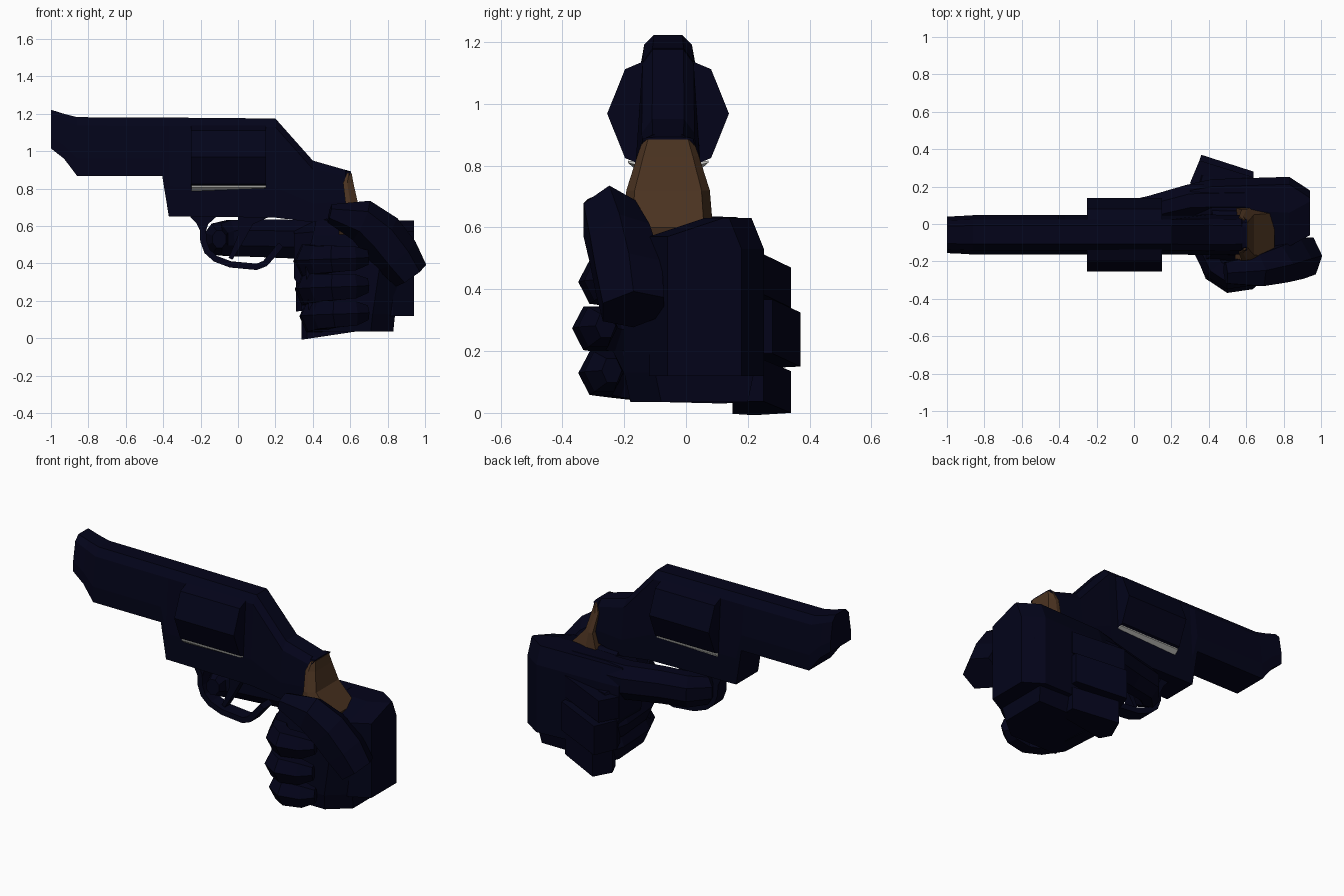
import bpy, bmesh, math
from mathutils import Vector

old = bpy.data.objects.get("Cube")
if old:
    bpy.data.objects.remove(old, do_unlink=True)


def material(name, rgb):
    m = bpy.data.materials.new(name)
    m.use_nodes = True
    m.diffuse_color = (*rgb, 1)
    m.node_tree.nodes["Principled BSDF"].inputs["Base Color"].default_value = (*rgb, 1)
    return m


NAVY = material("dark navy", (0.0009, 0.0011, 0.01))
BROWN = material("wood brown", (0.07, 0.033, 0.015))
SILVER = material("pale silver", (0.6, 0.6, 0.57))
MID = -0.058  # centre plane of the weapon


def loft(name, rings, mat=NAVY):
    """Skin a row of rings with equal point counts and cap both ends."""
    bm = bmesh.new()
    rows = [[bm.verts.new(p) for p in ring] for ring in rings]
    n = len(rows[0])
    for a, b in zip(rows, rows[1:]):
        for i in range(n):
            j = (i + 1) % n
            bm.faces.new((a[i], a[j], b[j], b[i]))
    bm.faces.new(rows[0])
    bm.faces.new(rows[-1])
    bmesh.ops.recalc_face_normals(bm, faces=bm.faces)
    mesh = bpy.data.meshes.new(name)
    bm.to_mesh(mesh)
    bm.free()
    mesh.materials.append(mat)
    obj = bpy.data.objects.new(name, mesh)
    bpy.context.collection.objects.link(obj)
    return obj


def prism(name, outline, lo, hi, axis):
    """Extrude an outline along one axis."""
    def place(p, d):
        q = list(p)
        q.insert(axis, d)
        return q
    return loft(name, [[place(p, d) for p in outline] for d in (lo, hi)])


def sweep(name, path, radii, ref, sides=6, turn=0.0):
    """Sweep an ellipse along a path; radii are (along ref, across ref)."""
    pts = [Vector(p) for p in path]
    rings = []
    for i, p in enumerate(pts):
        t = (pts[min(i + 1, len(pts) - 1)] - pts[max(i - 1, 0)]).normalized()
        u = Vector(ref)
        u = (u - t * u.dot(t)).normalized()
        v = t.cross(u)
        a, b = radii[i]
        angles = [turn + math.tau * k / sides for k in range(sides)]
        rings.append([p + u * a * math.cos(w) + v * b * math.sin(w) for w in angles])
    return loft(name, rings)


# Barrel and frame: one loft from muzzle to rear, (x, top, bottom, width scale)
def frame_ring(x, top, bottom, scale):
    h = top - bottom
    half = [(0.05, top), (0.083, top - min(0.045, h * 0.15)),
            (0.105, bottom + 0.3 * h), (0.105, bottom)]
    return ([(x, MID + y * scale, z) for y, z in half]
            + [(x, MID - y * scale, z) for y, z in reversed(half)])


stations = [(-1, 1.222, 1.015, 0.93), (-0.93, 1.2, 0.96, 0.96), (-0.86, 1.182, 0.868, 1),
            (-0.405, 1.18, 0.868, 1), (-0.37, 1.18, 0.652, 1), (0.2, 1.175, 0.645, 1),
            (0.4, 0.95, 0.62, 1.03), (0.575, 0.9, 0.66, 1.0), (0.577, 0.9, 0.84, 0.85),
            (0.605, 0.892, 0.885, 0.78)]
loft("barrel_and_frame", [frame_ring(*s) for s in stations])

# Eight-sided cylinder drum
drum = [(MID + 0.197 * math.cos(k * math.pi / 4), 0.968 + 0.203 * math.sin(k * math.pi / 4))
        for k in range(8)]
prism("drum", drum, -0.25, 0.15, axis=0)

# Pale slanted strips tucked under the drum on both sides
for side, label in ((1, "left"), (-1, "right")):
    loft(label + "_drum_gap_strip",
         [[(x, MID + side * y, z)
           for y, z in ((0.103, low), (0.13, 0.809), (0.13, 0.816), (0.103, 0.812))]
          for x, low in ((-0.249, 0.786), (0.149, 0.802))], SILVER)

# Wooden grip: six-sided sections (z, front x, back x, half width)
grip = []
for z, x0, x1, w in [(0.885, 0.585, 0.607, 0.081), (0.83, 0.562, 0.617, 0.1),
                     (0.72, 0.575, 0.642, 0.135), (0.6, 0.54, 0.75, 0.145),
                     (0.5, 0.54, 0.72, 0.09)]:
    m = x0 + (x1 - x0) * 0.4
    grip.append([(x0, MID - w, z), (m, MID - w, z), (x1, MID - w * 0.8, z),
                 (x1, MID + w * 0.8, z), (m, MID + w, z), (x0, MID + w, z)])
loft("wooden_grip", grip, BROWN)

# Trigger guard with its front web, and trigger
guard = [(-0.22, 0.65), (-0.187, 0.58), (-0.185, 0.52), (-0.165, 0.465), (-0.12, 0.425),
         (-0.04, 0.395), (0.1, 0.382), (0.145, 0.4), (0.18, 0.44), (0.23, 0.5)]
sweep("trigger_guard", [(x, MID, z) for x, z in guard], [(0.06, 0.024)] * len(guard),
      (0, 1, 0), sides=4, turn=math.pi / 4)
prism("guard_web", [(-0.26, 0.655), (-0.11, 0.655), (-0.16, 0.61), (-0.175, 0.56), (-0.2, 0.59)],
      MID - 0.04, MID + 0.04, axis=1)
prism("trigger", [(0, 0.655), (0.18, 0.655), (0.08, 0.61), (0.03, 0.52), (-0.03, 0.42),
                  (-0.05, 0.43), (0, 0.55)], MID - 0.025, MID + 0.025, axis=1)

# Index finger running beside the frame and curling into the guard
sweep("index_finger",
      [(0.65, 0.13, 0.53), (0.3, 0.125, 0.53), (0.1, 0.075, 0.535), (-0.05, 0.045, 0.535),
       (-0.115, -0.02, 0.53), (-0.1, -0.1, 0.53)],
      [(0.11, 0.1), (0.112, 0.095), (0.108, 0.085), (0.104, 0.08), (0.09, 0.07), (0.05, 0.04)],
      (0, 0, 1), sides=8, turn=math.pi / 8)

# Back of the hand and wrist end: sections along x (x, inner y, outer y, bottom, top)
hand = []
for x, y0, y1, z0, z1 in [(0.3, 0.0, 0.215, 0.32, 0.62), (0.42, -0.1, 0.24, 0.13, 0.63),
                          (0.83, -0.12, 0.252, 0.12, 0.63), (0.94, -0.06, 0.18, 0.12, 0.63)]:
    hand.append([(x, y0, z0), (x, y1, z0), (x, y1, z1 - 0.1),
                 (x, y1 - 0.04, z1), (x, y0 + 0.18, z1), (x, y0, z1 - 0.06)])
loft("back_of_hand", hand)

# Heel of the palm below the thumb, rising to the web beside the grip
heel = []
for z, x0, x1, y0, y1 in [(0.035, 0.4, 0.83, -0.18, 0.2), (0.13, 0.38, 0.84, -0.2, 0.22),
                          (0.4, 0.36, 0.88, -0.2, 0.22), (0.55, 0.4, 0.84, -0.18, 0.2),
                          (0.64, 0.42, 0.56, -0.16, 0.05)]:
    heel.append([(x0, y0, z), (x1 - 0.12, y0, z), (x1, y0 + 0.1, z),
                 (x1, y1, z), (x0, y1, z)])
loft("palm_heel", heel)

# Thumb lying across the right side of the grip
sweep("thumb",
      [(0.925, -0.17, 0.335), (0.85, -0.185, 0.44), (0.76, -0.215, 0.55),
       (0.66, -0.248, 0.63), (0.49, -0.262, 0.668)],
      [(0.115, 0.1), (0.125, 0.125), (0.115, 0.13), (0.098, 0.115), (0.065, 0.05)],
      (0, 1, 0), sides=6, turn=math.pi / 6)

# Three fingers wrapped round the grip:
# (name, z, x shift, tip y shift, knuckle y, knuckle bottom, knuckle top)
for name, z, dx, dy, ky, k0, k1 in [("middle", 0.42, 0, 0.01, 0.34, 0.34, 0.47),
                                    ("ring", 0.27, 0.01, -0.01, 0.37, 0.15, 0.325),
                                    ("little", 0.125, 0.04, 0.01, 0.34, 0.0, 0.135)]:
    outline = [(0.35 + dx, ky), (0.64, ky - 0.09), (0.64, 0.15),
               (0.33 + dx, 0.15), (0.3 + dx, 0.22)]
    loft(name + "_knuckle",
         [[(x, y, k + 0.15 * (x - 0.35 - dx)) for x, y in outline] for k in (k0, k1)])
    path = [(0.4, 0.25), (0.37, 0.12), (0.385, -0.12), (0.44, -0.24),
            (0.51, -0.285), (0.62, -0.275), (0.69, -0.25)]
    thick = [(0.085, 0.07), (0.1, 0.075), (0.098, 0.075), (0.086, 0.075),
             (0.082, 0.075), (0.075, 0.065), (0.045, 0.035)]
    sweep(name + "_finger",
          [(x + dx * (1 - i / 6), y + dy * (i > 2), z + 0.012 * (i - 3) / 3)
           for i, (x, y) in enumerate(path)],
          thick, (0, 0, 1), sides=6, turn=math.pi / 6)
